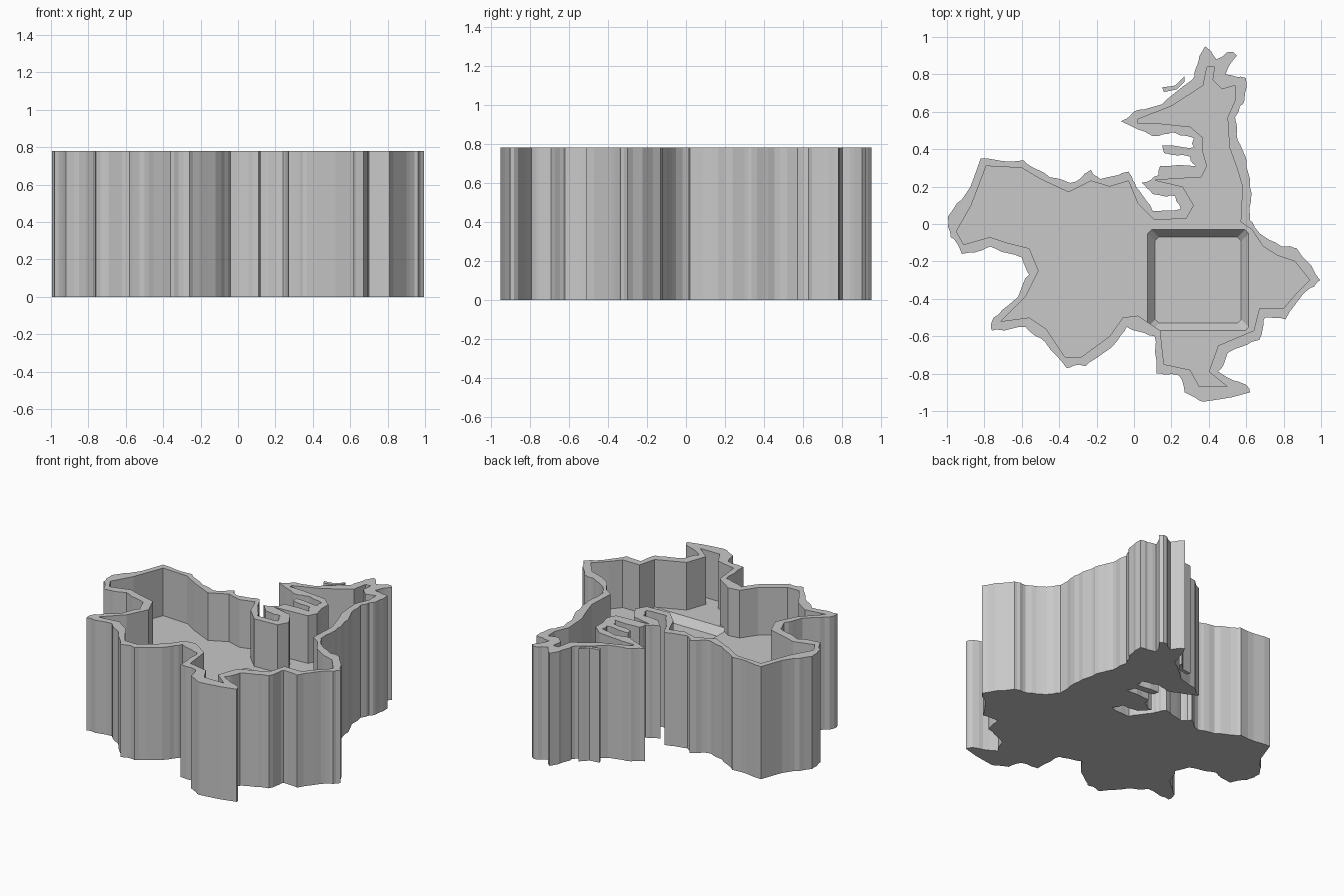
import bpy, bmesh, random
from mathutils import Vector

if "Cube" in bpy.data.objects:
    bpy.data.objects.remove(bpy.data.objects["Cube"])

random.seed(4)
HEIGHT, FLOOR, RECESS = 0.78, 0.45, 0.40

grey = bpy.data.materials.new("stone_grey")
grey.diffuse_color = (0.58, 0.58, 0.58, 1)
grey.use_nodes = True
grey.node_tree.nodes["Principled BSDF"].inputs["Base Color"].default_value = grey.diffuse_color

# Outer coastline, counter-clockwise from the east tip
coast = [(.995, -.3), (.87, -.13), (.79, -.12), (.7, -.07), (.62, .02), (.62, .2), (.6, .32),
         (.57, .42), (.54, .57), (.59, .66), (.6, .78), (.49, .8), (.55, .9), (.51, .92),
         (.44, .88), (.38, .95), (.33, .83), (.31, .77), (.15, .64), (0, .6), (-.07, .55),
         (.1, .47), (.2, .49), (.32, .46), (.32, .41), (.15, .42), (.16, .38), (.3, .36),
         (.33, .31), (.14, .31), (.13, .26), (.04, .22), (.1, .16), (.22, .15), (.25, .08),
         (.1, .07), (.01, .2), (-.03, .28), (-.18, .24), (-.23, .29), (-.34, .22), (-.45, .25),
         (-.59, .34), (-.82, .35), (-.9, .16), (-.995, .04), (-.98, -.07), (-.92, -.16),
         (-.77, -.12), (-.6, -.18), (-.56, -.27), (-.62, -.39), (-.75, -.5), (-.76, -.57),
         (-.58, -.55), (-.5, -.61), (-.36, -.77), (-.26, -.76), (-.12, -.66), (-.04, -.55),
         (.11, -.6), (.12, -.8), (.24, -.81), (.27, -.9), (.37, -.95), (.62, -.9), (.6, -.86),
         (.45, -.79), (.5, -.69), (.67, -.62), (.7, -.5), (.81, -.51), (.92, -.36)]

# Inner face of the rim wall
rim = [(.94, -.3), (.86, -.2), (.77, -.17), (.69, -.12), (.63, -.03), (.57, .01), (.58, .2),
       (.55, .3), (.51, .41), (.5, .57), (.54, .66), (.54, .74), (.47, .72), (.42, .77),
       (.43, .84), (.39, .84), (.37, .74), (.2, .63), (.02, .56), (.02, .54), (.11, .54),
       (.3, .52), (.37, .46), (.37, .38), (.39, .31), (.36, .25), (.11, .235), (.26, .2),
       (.32, .1), (.28, .03), (.11, .02), (.02, .11), (-.03, .23), (-.13, .2), (-.23, .23),
       (-.35, .17), (-.5, .24), (-.6, .3), (-.79, .31), (-.87, .1), (-.95, -.04), (-.91, -.11),
       (-.77, -.07), (-.68, -.1), (-.56, -.13), (-.51, -.25), (-.58, -.39), (-.71, -.52),
       (-.56, -.5), (-.47, -.56), (-.37, -.71), (-.28, -.71), (-.13, -.6), (-.06, -.5),
       (.02, -.49), (.14, -.57), (.16, -.75), (.3, -.78), (.35, -.87), (.5, -.87), (.4, -.79),
       (.45, -.65), (.64, -.57), (.67, -.45), (.8, -.45), (.86, -.38)]


def roughen(points, amount, rounds=2):
    """Break each straight run into small seeded jags."""
    pts = [Vector(p) for p in points]
    for _ in range(rounds):
        out = []
        for a, b in zip(pts, pts[1:] + pts[:1]):
            out.append(a)
            d = b - a
            if d.length > 0.035:
                side = Vector((-d.y, d.x)).normalized()
                out.append(a.lerp(b, random.uniform(.35, .65)) + side * random.uniform(-amount, amount))
        pts, amount = out, amount * .6
    return pts


def prism(name, points, z0, z1):
    """Vertical extrusion of a closed outline."""
    bm = bmesh.new()
    base = bm.faces.new([bm.verts.new((p[0], p[1], z0)) for p in points])
    top = bmesh.ops.extrude_face_region(bm, geom=[base])["geom"]
    bmesh.ops.translate(bm, vec=(0, 0, z1 - z0),
                        verts=[v for v in top if isinstance(v, bmesh.types.BMVert)])
    bmesh.ops.recalc_face_normals(bm, faces=bm.faces)
    return finish(name, bm)


def finish(name, bm):
    mesh = bpy.data.meshes.new(name)
    bm.to_mesh(mesh)
    bm.free()
    mesh.materials.append(grey)
    obj = bpy.data.objects.new(name, mesh)
    bpy.context.collection.objects.link(obj)
    return obj


def carve(target, cutter):
    mod = target.modifiers.new("carve", 'BOOLEAN')
    mod.operation, mod.solver, mod.object = 'DIFFERENCE', 'EXACT', cutter
    bpy.context.view_layer.objects.active = target
    bpy.ops.object.modifier_apply(modifier=mod.name)
    bpy.data.objects.remove(cutter)


# Tray body with its hollow
body = prism("tray_body", roughen(coast, .010), 0, HEIGHT)
carve(body, prism("hollow_cutter", rim, FLOOR, HEIGHT + .1))

# Square sunken panel with sloping sides and clipped corners
bm = bmesh.new()
rings = []
for half, z in ((.23, RECESS), (.27, FLOOR), (.27, FLOOR + .02)):
    c = .02
    ring = [(half, -half + c), (half, half - c), (half - c, half), (-half + c, half),
            (-half, half - c), (-half, -half + c), (-half + c, -half), (half - c, -half)]
    rings.append([bm.verts.new((.343 + x, -.3 + y, z)) for x, y in ring])
for low, high in zip(rings, rings[1:]):
    for i in range(8):
        j = (i + 1) % 8
        bm.faces.new((low[i], low[j], high[j], high[i]))
bm.faces.new(rings[0])
bm.faces.new(rings[-1])
bmesh.ops.recalc_face_normals(bm, faces=bm.faces)
carve(body, finish("panel_cutter", bm))

# Thin spit beside the north arm
prism("coastal_spit", [(.27, .79), (.22, .74), (.15, .73), (.16, .705), (.23, .72), (.27, .76)], 0, HEIGHT)
